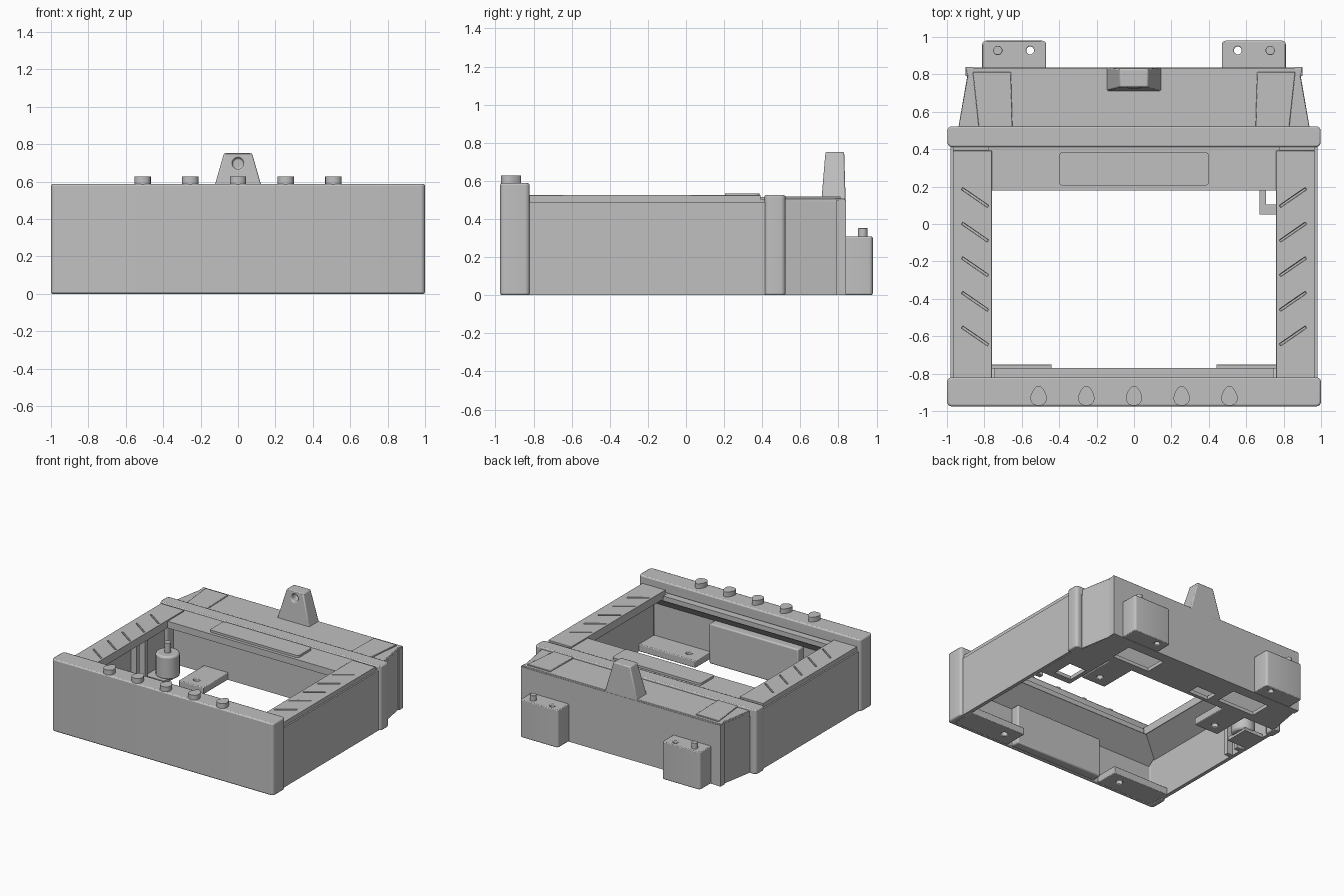
import bpy, bmesh, math
from mathutils import Matrix, Vector

cube = bpy.data.objects.get("Cube")
if cube:
    bpy.data.objects.remove(cube, do_unlink=True)

grey = bpy.data.materials.new("plain grey")
grey.use_nodes = True
grey.diffuse_color = (0.53, 0.53, 0.53, 1)
grey.node_tree.nodes["Principled BSDF"].inputs["Base Color"].default_value = (0.53, 0.53, 0.53, 1)


def finish(bm, name, bevel=0.0):
    bmesh.ops.recalc_face_normals(bm, faces=bm.faces[:])
    mesh = bpy.data.meshes.new(name)
    bm.to_mesh(mesh)
    bm.free()
    mesh.materials.append(grey)
    ob = bpy.data.objects.new(name, mesh)
    bpy.context.collection.objects.link(ob)
    if bevel:
        soften(ob, bevel)
    return ob


def soften(ob, width):
    mod = ob.modifiers.new("edge rounding", 'BEVEL')
    mod.width = width
    mod.segments = 2
    mod.limit_method = 'ANGLE'
    mod.angle_limit = math.radians(40)


def extrude(name, points, offset, bevel=0.0):
    """Solid made by sweeping a flat outline along an offset."""
    bm = bmesh.new()
    face = bm.faces.new([bm.verts.new(p) for p in points])
    ext = bmesh.ops.extrude_face_region(bm, geom=[face])
    end = [v for v in ext["geom"] if isinstance(v, bmesh.types.BMVert)]
    bmesh.ops.translate(bm, verts=end, vec=offset)
    return finish(bm, name, bevel)


def prism(name, outline, z0, z1, bevel=0.0):
    return extrude(name, [(x, y, z0) for x, y in outline], (0, 0, z1 - z0), bevel)


def box(name, x0, x1, y0, y1, z0, z1, bevel=0.0):
    return prism(name, [(x0, y0), (x1, y0), (x1, y1), (x0, y1)], z0, z1, bevel)


def rounded(x0, x1, y0, y1, r, steps=4):
    pts = []
    corners = [(x1 - r, y1 - r), (x0 + r, y1 - r), (x0 + r, y0 + r), (x1 - r, y0 + r)]
    for i, (cx, cy) in enumerate(corners):
        for k in range(steps + 1):
            a = (i + k / steps) * math.pi / 2
            pts.append((cx + r * math.cos(a), cy + r * math.sin(a)))
    return pts


def circle(x, y, r, n=20):
    return [(x + r * math.cos(i * math.tau / n), y + r * math.sin(i * math.tau / n)) for i in range(n)]


def flip(s, pts):
    return [(s * x, y) for x, y in pts]


def cut(ob, cutters):
    for c in cutters:
        c.hide_render = True
        mod = ob.modifiers.new("cut", 'BOOLEAN')
        mod.operation = 'DIFFERENCE'
        mod.solver = 'EXACT'
        mod.object = c
        bpy.context.view_layer.objects.active = ob
        bpy.ops.object.modifier_apply(modifier=mod.name)
        bpy.data.objects.remove(c, do_unlink=True)


# Front wall, hollow from behind and below, with a sloped liner under the ledge
front = prism("front_wall", rounded(-1, 1, -0.975, -0.82, 0.025), 0, 0.588)
cut(front, [box("front_cavity", -0.95, 0.95, -0.945, -0.7, -0.1, 0.5)])
soften(front, 0.01)
box("front_inner_panel", -0.4, 0.4, -0.95, -0.87, 0.004, 0.33, 0.01)
box("front_ledge", -0.745, 0.745, -0.83, -0.77, 0.46, 0.5)
extrude("front_liner", [(-0.94, -0.77, 0.462), (-0.94, -0.82, 0.48), (-0.94, -0.95, 0.36), (-0.94, -0.95, 0.32)],
        (1.88, 0, 0))

# Egg-shaped buttons on the front wall
for i in range(5):
    egg = []
    for k in range(24):
        a = k * math.tau / 24
        egg.append(((i - 2) * 0.255 + 0.042 * math.cos(a) * (1 - 0.3 * math.sin(a)),
                    -0.918 + 0.053 * math.sin(a)))
    prism("button", egg, 0.58, 0.627)

# Middle deck and its raised panel
box("rear_crossbar", -0.78, 0.78, 0.18, 0.42, 0.46, 0.515)
box("deck_joint", -0.965, 0.965, 0.37, 0.43, 0.462, 0.505)
prism("deck_panel", rounded(-0.4, 0.4, 0.205, 0.385, 0.02), 0.51, 0.533)
prism("cross_rib", rounded(-0.998, 0.998, 0.412, 0.522, 0.025), 0.455, 0.525, 0.008)
box("inner_cross_wall", -0.93, 0.93, 0.5, 0.52, 0.02, 0.47)

# Rear deck and back wall
prism("rear_deck", [(-0.94, 0.51), (0.94, 0.51), (0.89, 0.79), (0.9, 0.835), (-0.9, 0.835), (-0.89, 0.79)],
      0.46, 0.508, 0.004)
box("back_wall", -0.9, 0.9, 0.795, 0.838, 0, 0.495)

# Floor plate at the rear with service openings
floor = prism("rear_floor", [(-0.93, 0.5), (0.93, 0.5), (0.88, 0.81), (-0.88, 0.81)], 0.001, 0.03)
cut(floor, [box("slot", x - w, x + w, y - d, y + d, -0.1, 0.1)
            for x, y, w, d in [(0.51, 0.66, 0.17, 0.09), (-0.51, 0.66, 0.17, 0.09), (-0.18, 0.58, 0.09, 0.05)]])

# Floor corner with a square opening on one side
corner = box("floor_corner", 0.67, 0.96, 0.05, 0.51, 0.001, 0.03)
cut(corner, [box("corner_opening", 0.705, 0.86, 0.105, 0.28, -0.1, 0.1)])

# Post with a pin on the other side
box("post_foot", -0.96, -0.78, 0.16, 0.36, 0.001, 0.03)
prism("post", circle(-0.83, 0.28, 0.09), 0.02, 0.21, 0.015)
prism("post_pin", circle(-0.83, 0.28, 0.025), 0.2, 0.29)

for s in (-1, 1):
    # Side wall, sloped liner, stiffeners and rounded corner column
    box("side_wall", s * 0.95, s * 0.98, -0.83, 0.42, 0.002, 0.49)
    extrude("side_liner", [(s * x, -0.9, z) for x, z in ((0.765, 0.462), (0.81, 0.48), (0.955, 0.4), (0.955, 0.36))],
            (0, 1.35, 0))
    for y in (-0.02, 0.09):
        box("side_stiffener", s * 0.9, s * 0.96, y, y + 0.035, 0.002, 0.44)
    prism("side_column", flip(s, rounded(0.93, 0.998, 0.412, 0.522, 0.025)), 0, 0.5, 0.008)

    # Side deck with slanted grooves
    deck = box("side_deck", s * 0.76, s * 0.968, -0.825, 0.392, 0.46, 0.525)
    grooves = []
    for i in range(5):
        y = 0.15 - i * 0.185
        grooves.append(prism("groove", flip(s, [(0.778, y - 0.05), (0.784, y - 0.062),
                             (0.922, y + 0.033), (0.916, y + 0.045)]), 0.508, 0.6))
    cut(deck, grooves)
    soften(deck, 0.003)

    # Tapered rear side, edge flange and raised pad
    prism("rear_side_wall", flip(s, [(0.94, 0.51), (0.89, 0.8), (0.86, 0.8), (0.91, 0.51)]), 0.002, 0.49)
    box("edge_flange", s * 0.86, s * 0.9, 0.79, 0.84, 0, 0.5)
    prism("rear_pad", flip(s, [(0.65, 0.515), (0.83, 0.515), (0.862, 0.812), (0.658, 0.812)]),
          0.5, 0.518, 0.004)

    # Screw tabs on the floor
    for name, x1, y0, y1, hole_y in (("front_tab", 0.955, -0.95, -0.75, -0.84), ("rear_tab", 0.66, 0.18, 0.51, 0.27)):
        tab = box(name, s * 0.44, s * x1, y0, y1, 0.001, 0.06)
        cut(tab, [prism("tab_hole", circle(s * 0.56, hole_y, 0.025), -0.1, 0.2)])
        soften(tab, 0.006)

    # Mounting lug with a hole and a pin
    lug = prism("mounting_lug", flip(s, rounded(0.47, 0.812, 0.82, 0.98, 0.02)), 0.002, 0.307)
    cut(lug, [prism("lug_hole", circle(s * 0.555, 0.928, 0.021), -0.1, 0.5)])
    soften(lug, 0.006)
    prism("lug_pin", circle(s * 0.728, 0.928, 0.025), 0.29, 0.352, 0.003)

# Tapered hanging eye at the back
bm = bmesh.new()
bmesh.ops.create_cube(bm, size=1)
for v in bm.verts:
    top = v.co.z > 0
    x = 0.075 if top else 0.15
    near, far = (0.732, 0.83) if top else (0.71, 0.838)
    v.co = Vector((math.copysign(x, v.co.x), near if v.co.y < 0 else far, 0.752 if top else 0.49))
eye = finish(bm, "hanging_eye")
bm = bmesh.new()
bmesh.ops.create_cone(bm, cap_ends=True, segments=20, radius1=0.03, radius2=0.03, depth=0.12,
                      matrix=Matrix.Translation((0, 0.725, 0.697)) @ Matrix.Rotation(math.pi / 2, 4, 'X'))
cut(eye, [finish(bm, "eye_hole")])
soften(eye, 0.008)

# Smooth shading that keeps edges crisp
bpy.ops.object.select_all(action='DESELECT')
for ob in bpy.context.collection.objects:
    if ob.type == 'MESH' and grey.name in ob.data.materials:
        ob.select_set(True)
        bpy.context.view_layer.objects.active = ob
bpy.ops.object.shade_smooth_by_angle(angle=math.radians(35))
